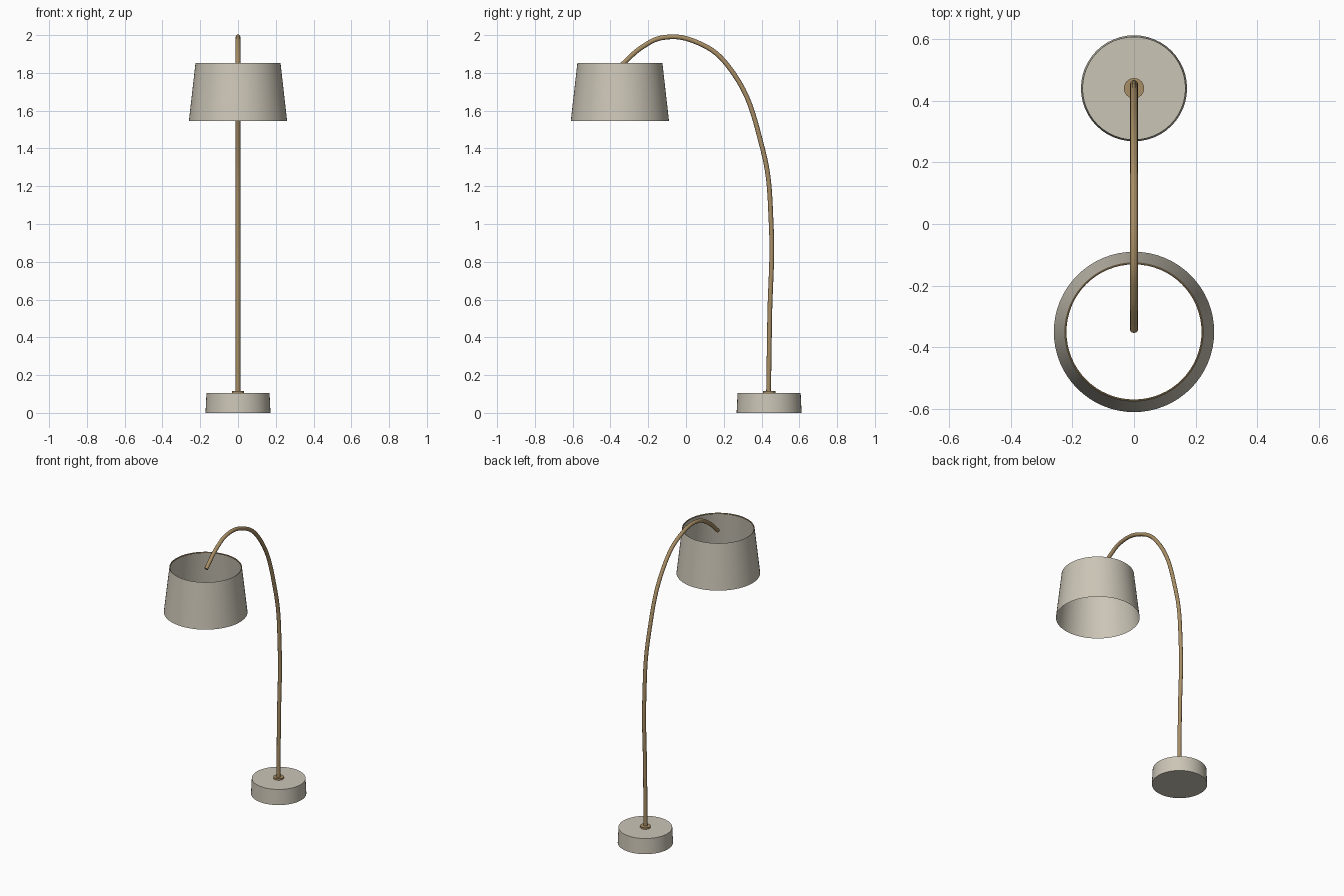
import bpy
import math

if "Cube" in bpy.data.objects:
    bpy.data.objects.remove(bpy.data.objects["Cube"], do_unlink=True)


def make_material(name, rgb):
    mat = bpy.data.materials.new(name)
    mat.use_nodes = True
    mat.diffuse_color = (*rgb, 1)
    mat.node_tree.nodes["Principled BSDF"].inputs["Base Color"].default_value = (*rgb, 1)
    return mat


linen = make_material("warm grey linen", (0.60, 0.56, 0.47))
brass = make_material("aged brass", (0.39, 0.27, 0.13))

BASE_Y, SHADE_Y = 0.44, -0.35


def finish(name, mat):
    obj = bpy.context.object
    obj.name = name
    obj.data.materials.append(mat)
    bpy.ops.object.shade_smooth_by_angle(angle=math.radians(35))
    return obj


def frustum(name, mat, y, bottom, top, r_bottom, r_top, sides=48, fill="NGON"):
    bpy.ops.mesh.primitive_cone_add(
        vertices=sides, radius1=r_bottom, radius2=r_top, depth=top - bottom,
        end_fill_type=fill, location=(0, y, (bottom + top) / 2))
    return finish(name, mat)


# Weighted foot and the collar that holds the stem
frustum("base", linen, BASE_Y, 0, 0.105, 0.172, 0.167)
frustum("stem_collar", brass, BASE_Y, 0.10, 0.116, 0.033, 0.033, 24)

# Open tapered shade with a thin trim ring inside its upper edge
frustum("lamp_shade", linen, SHADE_Y, 1.545, 1.853, 0.26, 0.225, 64, "NOTHING")
bpy.ops.mesh.primitive_torus_add(
    major_radius=0.222, minor_radius=0.003, major_segments=64,
    minor_segments=8, location=(0, SHADE_Y, 1.848))
finish("shade_trim_ring", brass)

# Arched stem swept along a smooth path (y, z)
path = [(0.437, 0.10), (0.443, 0.50), (0.451, 1.00), (0.405, 1.40),
        (0.22, 1.84), (0.05, 1.965), (-0.12, 1.987), (-0.23, 1.938), (-0.345, 1.838)]
curve = bpy.data.curves.new("arched_stem", "CURVE")
curve.dimensions = "3D"
curve.bevel_depth = 0.0125
curve.bevel_resolution = 4
curve.resolution_u = 10
curve.use_fill_caps = True
spline = curve.splines.new("BEZIER")
spline.bezier_points.add(len(path) - 1)
for point, (y, z) in zip(spline.bezier_points, path):
    point.co = (0, y, z)
    point.handle_left_type = point.handle_right_type = "AUTO"
stem = bpy.data.objects.new("arched_stem", curve)
bpy.context.collection.objects.link(stem)
bpy.ops.object.select_all(action="DESELECT")
stem.select_set(True)
bpy.context.view_layer.objects.active = stem
bpy.ops.object.convert(target="MESH")
finish("arched_stem", brass)
